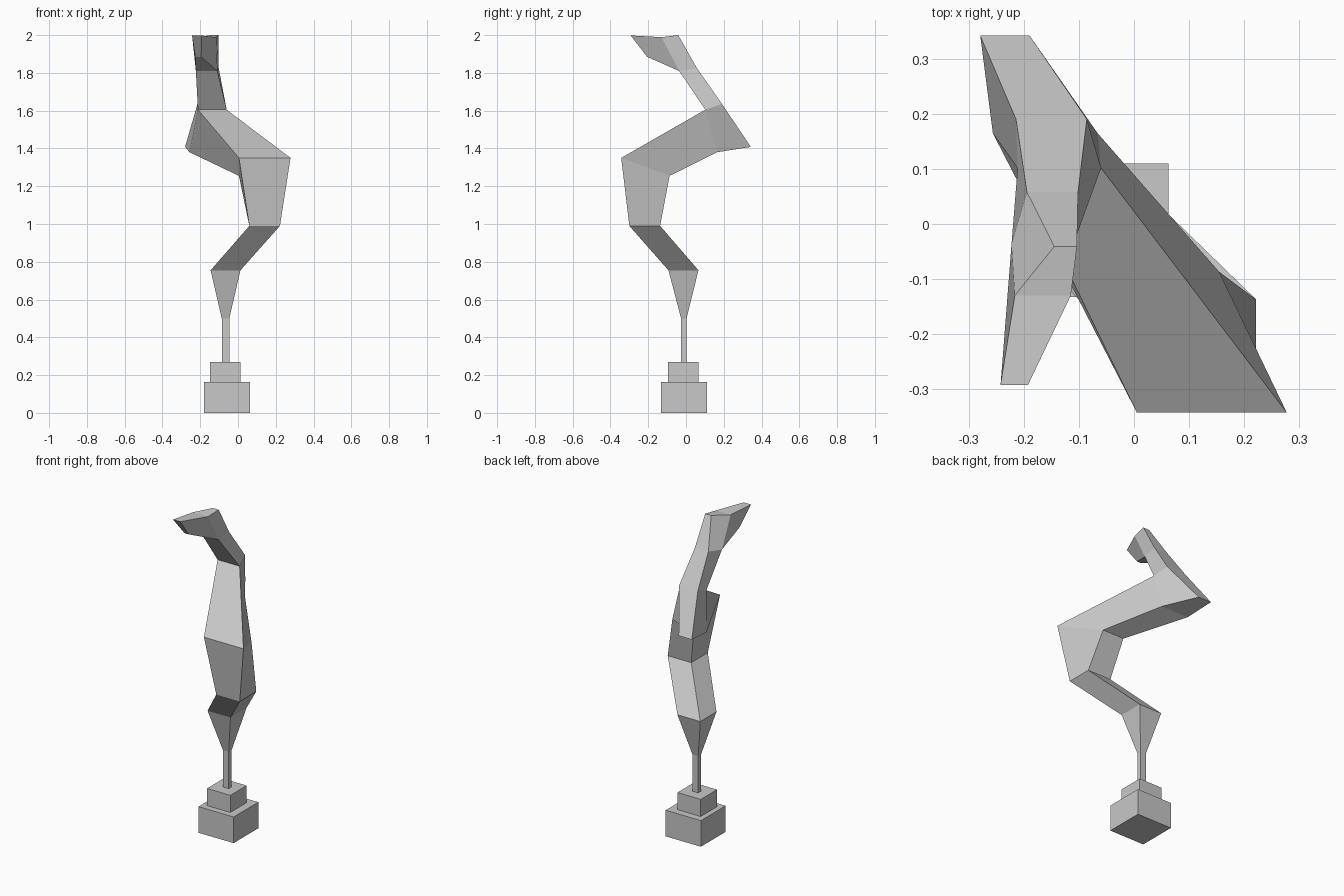
import bpy
import bmesh
from collections import Counter

cube = bpy.data.objects.get("Cube")
if cube:
    bpy.data.objects.remove(cube, do_unlink=True)

grey = bpy.data.materials.new("plain grey")
grey.use_nodes = True
grey.diffuse_color = (0.58, 0.58, 0.58, 1)
grey.node_tree.nodes["Principled BSDF"].inputs["Base Color"].default_value = (0.58, 0.58, 0.58, 1)


def add_part(name, blocks):
    """Join four-sided blocks; each block is a loop of four crosswise edges (x0, x1, y, z)."""
    bm = bmesh.new()
    rungs = {}
    for edge in (e for block in blocks for e in block):
        if edge not in rungs:
            x0, x1, y, z = edge
            rungs[edge] = (bm.verts.new((x0, y, z)), bm.verts.new((x1, y, z)))
    # Walls shared by two blocks are inside the part and left out
    walls = [(b[i], b[(i + 1) % 4]) for b in blocks for i in range(4)]
    count = Counter(frozenset(w) for w in walls)
    for a, b in walls:
        if count[frozenset((a, b))] == 1:
            bm.faces.new((rungs[a][0], rungs[a][1], rungs[b][1], rungs[b][0]))
    for block in blocks:
        for side in (0, 1):
            bm.faces.new([rungs[e][side] for e in block])
    bmesh.ops.recalc_face_normals(bm, faces=bm.faces)
    mesh = bpy.data.meshes.new(name)
    bm.to_mesh(mesh)
    bm.free()
    mesh.materials.append(grey)
    obj = bpy.data.objects.new(name, mesh)
    bpy.context.collection.objects.link(obj)


def level(x0, x1, y0, y1, z):
    """Front and back edges of a horizontal rectangle."""
    return (x0, x1, y0, z), (x0, x1, y1, z)


def stack(sections):
    return [(a[0], b[0], b[1], a[1]) for a, b in zip(sections, sections[1:])]


# Stepped base
add_part("lower_base", stack([level(-0.18, 0.063, -0.133, 0.11, z) for z in (0, 0.163)]))
add_part("upper_base", stack([level(-0.148, 0.013, -0.094, 0.066, z) for z in (0.163, 0.27)]))

# Stem and flared lower arm, up to the first elbow
elbow = ((0.005, 0.278, -0.343, 1.35), (0.005, 0.155, -0.087, 1.255))
stem = [
    level(-0.086, -0.046, -0.026, 0.003, 0.27),
    level(-0.086, -0.046, -0.026, 0.003, 0.5),
    level(-0.145, 0.013, -0.093, 0.066, 0.755),
    level(0.06, 0.222, -0.3, -0.137, 0.99),
    elbow,
]

# Crosswise edges of the upper arm, heel, neck and head
arm_top, arm_under = (-0.212, -0.06, 0.102, 1.605), (-0.257, -0.066, 0.165, 1.38)
heel_low, heel_top = (-0.28, -0.19, 0.343, 1.408), (-0.215, -0.086, 0.191, 1.635)
neck_front, neck_back = (-0.223, -0.11, -0.036, 1.81), (-0.195, -0.102, 0.058, 1.825)
head_back, head_mid = (-0.145, -0.104, -0.041, 2.0), (-0.217, -0.115, -0.13, 1.989)
tip_low, tip_top = (-0.226, -0.195, -0.206, 1.885), (-0.243, -0.193, -0.293, 1.998)

add_part("bent_body", stack(stem) + [
    (elbow[0], arm_top, arm_under, elbow[1]),
    (arm_top, heel_top, heel_low, arm_under),
    (arm_top, neck_front, neck_back, heel_top),
    (neck_front, head_mid, head_back, neck_back),
    (neck_front, tip_low, tip_top, head_mid),
])
